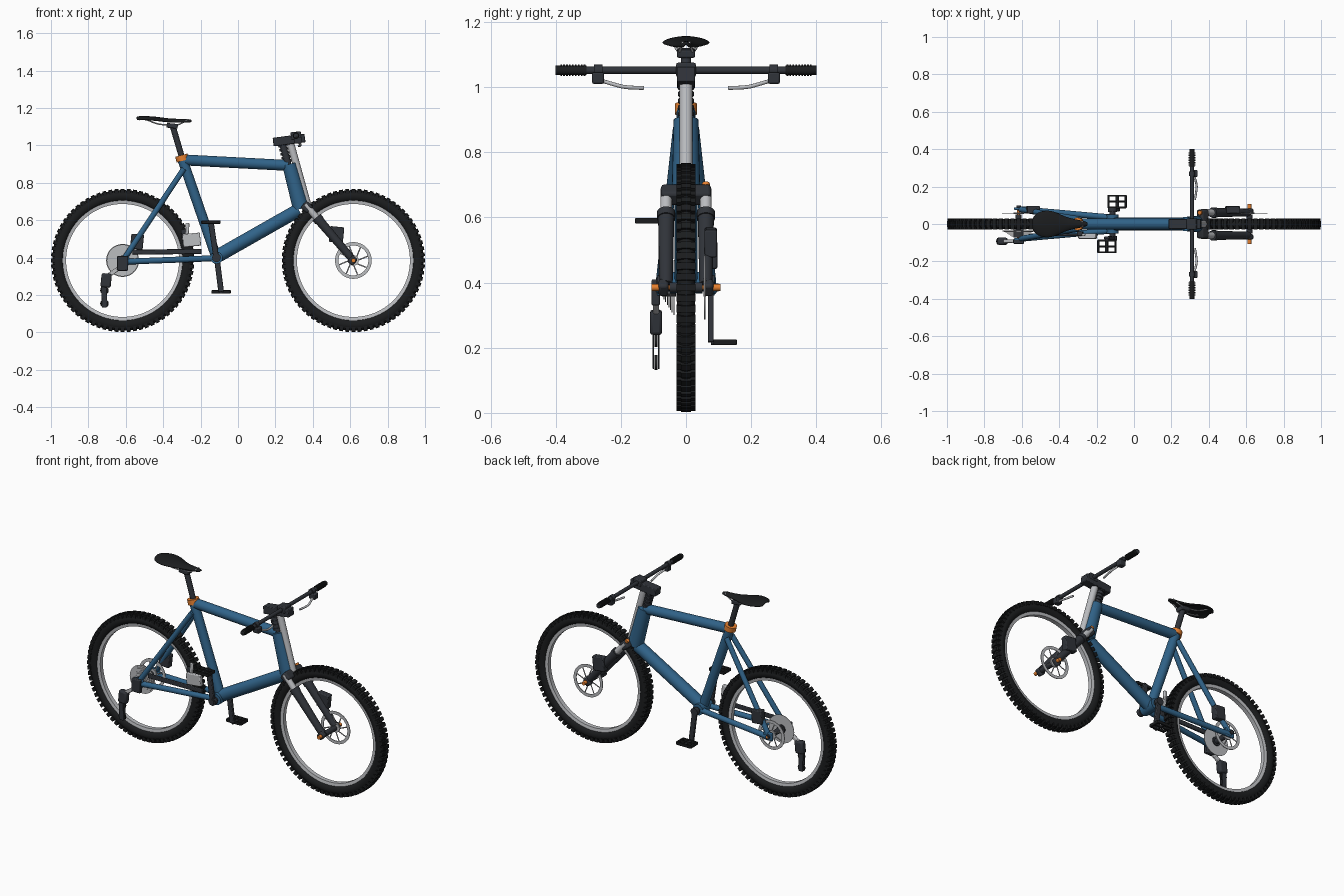
import bpy, bmesh
from math import pi, sin, cos, atan2
from mathutils import Vector, Matrix

if "Cube" in bpy.data.objects:
    bpy.data.objects.remove(bpy.data.objects["Cube"])


def mat(name, rgb):
    m = bpy.data.materials.new(name)
    m.diffuse_color = (*rgb, 1)
    m.use_nodes = True
    m.node_tree.nodes["Principled BSDF"].inputs["Base Color"].default_value = m.diffuse_color
    return m


BLUE = mat("frame_blue", (0.03, 0.125, 0.25))
DARK = mat("dark_metal", (0.03, 0.034, 0.042))
BLACK = mat("rubber", (0.011, 0.012, 0.013))
STEEL = mat("steel", (0.5, 0.51, 0.53))
ORANGE = mat("orange", (0.8, 0.22, 0.03))


def finish(name, bm, m, bevel=0.0, smooth=True):
    bmesh.ops.recalc_face_normals(bm, faces=bm.faces)
    me = bpy.data.meshes.new(name)
    bm.to_mesh(me)
    bm.free()
    me.materials.append(m)
    ob = bpy.data.objects.new(name, me)
    bpy.context.collection.objects.link(ob)
    if bevel:
        b = ob.modifiers.new("bevel", 'BEVEL')
        b.width, b.segments = bevel, 2
    if smooth:
        bpy.ops.object.select_all(action='DESELECT')
        ob.select_set(True)
        bpy.context.view_layer.objects.active = ob
        bpy.ops.object.shade_smooth_by_angle(angle=0.6)
    return ob


def tube(name, p, q, r, m, r2=None, n=24):
    p, q = Vector(p), Vector(q)
    d = q - p
    bm = bmesh.new()
    M = Matrix.Translation((p + q) / 2) @ d.to_track_quat('Z', 'Y').to_matrix().to_4x4()
    bmesh.ops.create_cone(bm, cap_ends=True, segments=n, radius1=r,
                          radius2=r if r2 is None else r2, depth=d.length, matrix=M)
    return finish(name, bm, m)


def box(name, c, size, m, tilt=0.0, bevel=0.005):
    bm = bmesh.new()
    M = Matrix.Translation(c) @ Matrix.Rotation(tilt, 4, 'Y') @ Matrix.Diagonal((*size, 1))
    bmesh.ops.create_cube(bm, size=1, matrix=M)
    return finish(name, bm, m, bevel)


def bar(name, p, q, w, t, m):
    """Flat bar in the side plane between two points."""
    p, q = Vector(p), Vector(q)
    d = q - p
    return box(name, (p + q) / 2, (d.length, t, w), m, atan2(-d.z, d.x), 0.004)


def lathe(name, prof, c, m, n=72):
    """Spin a closed (radius, y) profile about the y axis."""
    bm = bmesh.new()
    rings = [[bm.verts.new((c[0] + r * cos(2 * pi * i / n), c[1] + y, c[2] + r * sin(2 * pi * i / n)))
              for r, y in prof] for i in range(n)]
    k = len(prof)
    for i in range(n):
        a, b = rings[i], rings[(i + 1) % n]
        for j in range(k):
            bm.faces.new((a[j], a[(j + 1) % k], b[(j + 1) % k], b[j]))
    return finish(name, bm, m)


def wire(name, pts, r, m):
    cu = bpy.data.curves.new(name, 'CURVE')
    cu.dimensions = '3D'
    cu.bevel_depth, cu.bevel_resolution, cu.use_fill_caps = r, 3, True
    s = cu.splines.new('NURBS')
    s.points.add(len(pts) - 1)
    for sp, p in zip(s.points, pts):
        sp.co = (*p, 1)
    s.use_endpoint_u, s.order_u = True, 3
    cu.materials.append(m)
    ob = bpy.data.objects.new(name, cu)
    bpy.context.collection.objects.link(ob)
    return ob


# Wheels: tyre, knobs, rim, hub and brake rotor
WZ = 0.385
for end, wx in (("front", 0.617), ("rear", -0.617)):
    c = (wx, 0, WZ)
    lathe(end + "_tyre", [(0.345 + 0.031 * cos(2 * pi * i / 16), 0.028 * sin(2 * pi * i / 16))
                          for i in range(16)], c, BLACK, 96)
    bm = bmesh.new()
    for i in range(72):
        R = Matrix.Translation(c) @ Matrix.Rotation(2 * pi * i / 72, 4, 'Y')
        for y, w, r in ((0, 0.03, 0.372), (-0.022, 0.014, 0.368), (0.022, 0.014, 0.368)):
            bmesh.ops.create_cube(bm, size=1, matrix=R @ Matrix.Translation((r, y, 0))
                                  @ Matrix.Diagonal((0.022, w, 0.021, 1)))
    finish(end + "_tread_knobs", bm, BLACK, 0, False)
    lathe(end + "_rim", [(0.302, -0.013), (0.325, -0.017), (0.325, 0.017), (0.302, 0.013)], c, STEEL, 96)
    tube(end + "_hub", (wx, -0.05, WZ), (wx, 0.05, WZ), 0.016, DARK)
    tube(end + "_axle", (wx, -0.1, WZ), (wx, 0.1, WZ), 0.008, ORANGE)
    R0 = 0.098 if end == "front" else 0.088
    rc = (wx, 0.058, WZ)
    lathe(end + "_rotor", [(R0 - 0.018, -0.002), (R0, -0.002), (R0, 0.002), (R0 - 0.018, 0.002)], rc, STEEL)
    lathe(end + "_rotor_hub", [(0.012, -0.004), (0.028, -0.004), (0.028, 0.004), (0.012, 0.004)], rc, STEEL, 32)
    for i in range(8):
        a = 2 * pi * i / 8
        bar(end + "_rotor_spoke", (wx + 0.022 * cos(a), 0.058, WZ + 0.022 * sin(a)),
            (wx + (R0 - 0.01) * cos(a + 0.3), 0.058, WZ + (R0 - 0.01) * sin(a + 0.3)), 0.007, 0.003, STEEL)

# Frame
BB = Vector((-0.115, 0, 0.4))
tube("seat_tube", (-0.297, 0, 0.925), BB, 0.027, BLUE)
tube("top_tube", (-0.28, 0, 0.922), (0.27, 0, 0.893), 0.029, BLUE)
tube("head_tube", (0.274, 0, 0.9), (0.338, 0, 0.662), 0.038, BLUE, 0.044)
tube("down_tube", (0.325, 0, 0.655), (-0.11, 0, 0.408), 0.036, BLUE)
tube("bottom_bracket", BB - Vector((0, 0.05, 0)), BB + Vector((0, 0.05, 0)), 0.033, BLUE)
for s, side in ((-1, "right"), (1, "left")):
    tube(side + "_seat_stay", (-0.29, s * 0.025, 0.875), (-0.605, s * 0.078, 0.4), 0.015, BLUE)
    tube(side + "_chain_stay", (-0.12, s * 0.035, 0.397), (-0.62, s * 0.08, 0.378), 0.016, BLUE)
    box(side + "_rear_dropout", (-0.612, s * 0.082, 0.385), (0.06, 0.014, 0.05), BLUE)

# Seat post and saddle
tube("seat_clamp", (-0.303, 0, 0.948), (-0.295, 0, 0.918), 0.034, ORANGE)
tube("seat_post", (-0.28, 0, 0.87), (-0.348, 0, 1.1), 0.016, DARK)
box("saddle_clamp", (-0.352, 0, 1.105), (0.06, 0.055, 0.025), DARK, 0.1)
for s in (-1, 1):
    wire("saddle_rail", [(-0.5, s * 0.045, 1.145), (-0.45, s * 0.03, 1.118), (-0.38, s * 0.022, 1.108),
                         (-0.31, s * 0.02, 1.108), (-0.27, s * 0.01, 1.138)], 0.004, STEEL)
bm = bmesh.new()
rows = []
for x, w, z in ((-0.545, 0.035, 1.156), (-0.52, 0.066, 1.16), (-0.46, 0.08, 1.158), (-0.41, 0.064, 1.152),
                (-0.36, 0.038, 1.145), (-0.3, 0.026, 1.144), (-0.245, 0.014, 1.142)):
    rows.append([bm.verts.new((x, w * t, z - 0.016 * t * t)) for t in (-1, -0.6, 0, 0.6, 1)])
for a, b in zip(rows, rows[1:]):
    for j in range(4):
        bm.faces.new((a[j], b[j], b[j + 1], a[j + 1]))
seat = finish("saddle", bm, BLACK)
sol = seat.modifiers.new("thick", 'SOLIDIFY')
sol.thickness = 0.013
seat.modifiers.new("round", 'SUBSURF').levels = 2
seat.modifiers["round"].render_levels = 2

# Steering column, headset rings and stem
tube("steerer", (0.278, 0, 1.02), (0.378, 0, 0.66), 0.02, STEEL)
for i in range(5):
    x, z = 0.264 - 0.006 * i, 0.91 + 0.021 * i
    tube("headset_ring", (x, 0, z), (x - 0.003, 0, z + 0.012), 0.024, DARK)
tube("headset_core", (0.27, 0, 0.89), (0.235, 0, 1.02), 0.018, DARK)
bar("stem", (0.188, 0, 1.018), (0.358, 0, 1.04), 0.046, 0.055, DARK)
box("bar_clamp", (0.31, 0, 1.053), (0.055, 0.06, 0.04), DARK, -0.1)

# Handlebar, grips and brake levers
BX, BZ = 0.31, 1.052
tube("handlebar", (BX, -0.4, BZ), (BX, 0.4, BZ), 0.011, DARK)
for s, side in ((-1, "right"), (1, "left")):
    tube(side + "_grip", (BX, s * 0.305, BZ), (BX, s * 0.385, BZ), 0.014, BLACK)
    for i in range(9):
        y = 0.309 + 0.009 * i
        tube(side + "_grip_rib", (BX, s * y, BZ), (BX, s * (y + 0.005), BZ), 0.0175, BLACK)
    tube(side + "_bar_end", (BX, s * 0.385, BZ), (BX, s * 0.4, BZ), 0.014, BLACK)
    tube(side + "_lever_clamp", (BX, s * 0.257, BZ), (BX, s * 0.282, BZ), 0.017, DARK)
    box(side + "_lever_body", (BX + 0.01, s * 0.27, 1.028), (0.04, 0.036, 0.035), DARK)
    wire(side + "_brake_lever", [(0.318, s * 0.265, 1.022), (0.335, s * 0.22, 1.008), (0.335, s * 0.18, 0.998),
                                 (0.325, s * 0.13, 0.998)], 0.006, STEEL)

# Suspension fork
box("fork_crown", (0.368, 0, 0.67), (0.05, 0.155, 0.05), DARK, 0.7, 0.01)
for s, side in ((-1, "right"), (1, "left")):
    y = s * 0.061
    tube(side + "_stanchion", (0.36, y, 0.685), (0.47, y, 0.555), 0.018, STEEL)
    tube(side + "_fork_lower", (0.425, y, 0.61), (0.61, y, 0.393), 0.025, DARK, 0.02)
    tube(side + "_fork_seal", (0.42, y, 0.616), (0.436, y, 0.597), 0.028, DARK)
    box(side + "_fork_dropout", (0.612, y + s * 0.008, WZ), (0.038, 0.03, 0.045), DARK, 0.7, 0.008)
    tube(side + "_axle_cap", (0.617, s * 0.07, WZ), (0.617, s * 0.106, WZ), 0.011, ORANGE)
    tube(side + "_rear_axle_cap", (-0.617, s * 0.088, WZ), (-0.617, s * 0.1, WZ), 0.012, DARK)
tube("fork_dial", (0.36, 0.061, 0.69), (0.35, 0.061, 0.704), 0.012, ORANGE)

# Brake calipers on the left
box("front_caliper", (0.527, 0.076, 0.523), (0.075, 0.038, 0.085), DARK, 0.1)
box("rear_caliper", (-0.54, 0.076, 0.485), (0.068, 0.04, 0.08), DARK, 0.1)

# Cassette and chain
for i in range(7):
    r, y = 0.085 - 0.008 * i, -0.036 - 0.005 * i
    tube("cassette_cog", (-0.617, y, WZ), (-0.617, y - 0.003, WZ), r, STEEL, None, 40)
tube("freehub", (-0.617, -0.03, WZ), (-0.617, -0.073, WZ), 0.027, DARK)
bar("chain_upper", (-0.565, -0.058, 0.43), (-0.195, -0.058, 0.433), 0.027, 0.012, DARK)

# Rear derailleur
box("derailleur_mount", (-0.617, -0.093, 0.37), (0.058, 0.026, 0.08), DARK)
bar("derailleur_link", (-0.635, -0.092, 0.345), (-0.7, -0.092, 0.3), 0.022, 0.018, STEEL)
box("derailleur_body", (-0.705, -0.092, 0.278), (0.055, 0.038, 0.075), DARK, 0.1, 0.01)
for y in (-0.1, -0.084):
    bar("derailleur_cage", (-0.718, y, 0.27), (-0.713, y, 0.135), 0.03, 0.005, DARK)
for z in (0.225, 0.155):
    tube("jockey_wheel", (-0.714, -0.097, z), (-0.714, -0.087, z), 0.023, BLACK, None, 12)

# Front derailleur
box("front_derailleur", (-0.248, -0.065, 0.495), (0.095, 0.028, 0.07), STEEL, -0.1)
box("front_derailleur_bracket", (-0.287, -0.052, 0.515), (0.03, 0.024, 0.075), DARK, -0.1)
bar("front_derailleur_arm", (-0.272, -0.058, 0.52), (-0.27, -0.058, 0.585), 0.02, 0.014, STEEL)

# Cranks and pedals
tube("crank_axle", BB + Vector((0, -0.09, 0)), BB + Vector((0, 0.085, 0)), 0.015, DARK)
for s, side, px, pz in ((-1, "right", -0.145, 0.59), (1, "left", -0.09, 0.217)):
    y = s * 0.076
    bar(side + "_crank_arm", (BB.x, y, BB.z + s * 0.012), (px, y, pz), 0.03, 0.018, DARK)
    tube(side + "_crank_boss", (BB.x, y - 0.011, BB.z), (BB.x, y + 0.011, BB.z), 0.023, DARK)
    tube(side + "_pedal_axle", (px, y, pz), (px, s * 0.152, pz), 0.009, DARK)
    for dx in (-0.046, 0, 0.046):
        box(side + "_pedal_rail", (px + dx, s * 0.12, pz), (0.011, 0.07, 0.018), BLACK, 0, 0.003)
    for dy in (-0.031, 0, 0.031):
        box(side + "_pedal_bar", (px, s * 0.12 + dy, pz), (0.1, 0.01, 0.018), BLACK, 0, 0.003)
